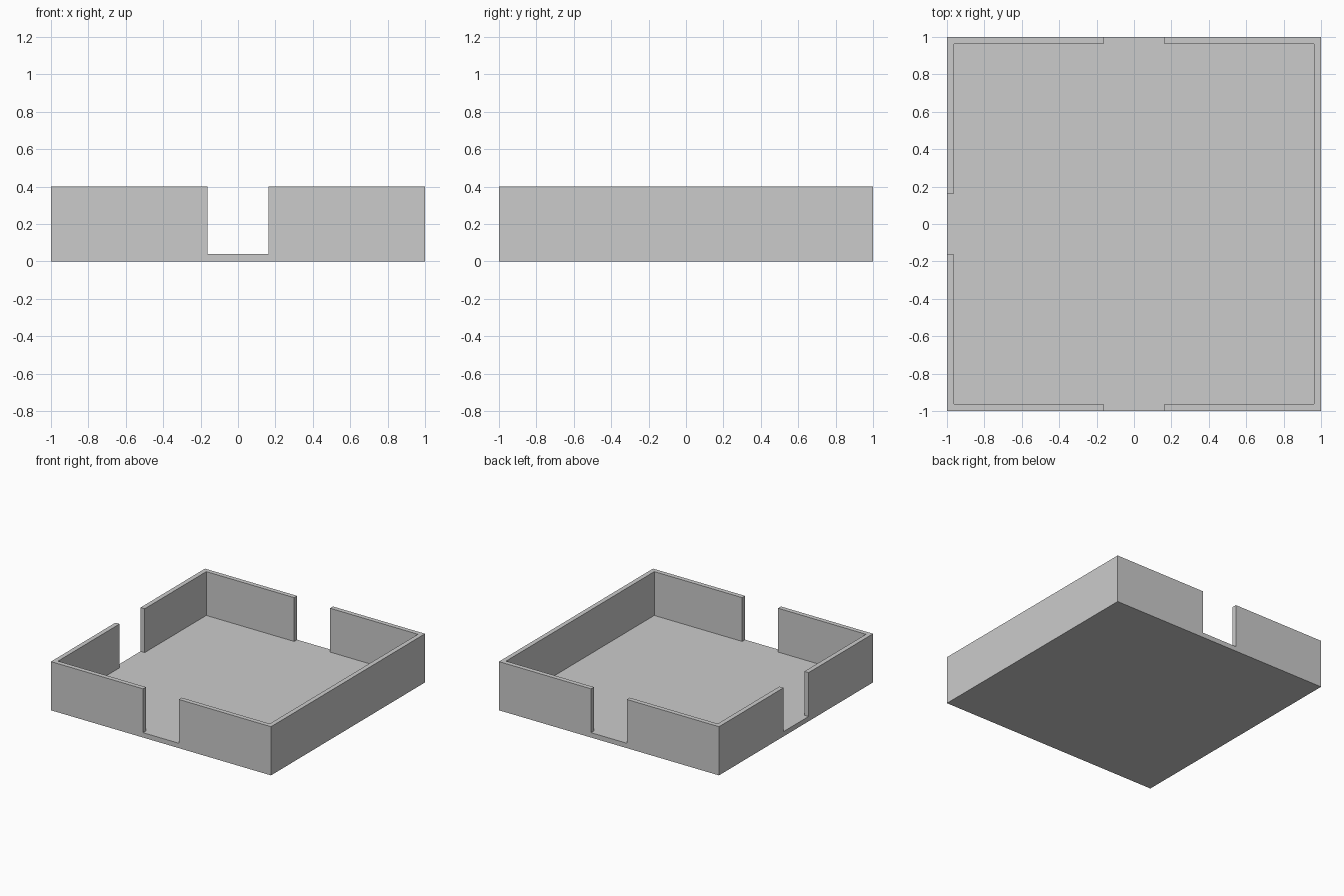
import bpy
import bmesh

if "Cube" in bpy.data.objects:
    bpy.data.objects.remove(bpy.data.objects["Cube"])

HALF, HEIGHT = 1.0, 0.40     # outer half width and total height
WALL, FLOOR = 0.038, 0.04    # wall and floor thickness
GAP = 0.163                  # half width of each doorway
INNER = HALF - WALL
OUT = HALF + 0.1             # cutter overshoot beyond the walls


def prism(name, outline, z0, z1):
    """Extrude a flat outline from z0 to z1."""
    bm = bmesh.new()
    face = bm.faces.new([bm.verts.new((x, y, z0)) for x, y in outline])
    top = bmesh.ops.extrude_face_region(bm, geom=[face])["geom"]
    for v in top:
        if isinstance(v, bmesh.types.BMVert):
            v.co.z = z1
    bmesh.ops.recalc_face_normals(bm, faces=bm.faces)
    mesh = bpy.data.meshes.new(name)
    bm.to_mesh(mesh)
    bm.free()
    obj = bpy.data.objects.new(name, mesh)
    bpy.context.collection.objects.link(obj)
    return obj


# Solid block for the floor and walls
room = prism("floor_and_walls",
             [(-HALF, -HALF), (HALF, -HALF), (HALF, HALF), (-HALF, HALF)],
             0, HEIGHT)

# Room interior with doorways through the front, back and left walls
front_half = [(-OUT, -GAP), (-INNER, -GAP), (-INNER, -INNER), (-GAP, -INNER),
              (-GAP, -OUT), (GAP, -OUT), (GAP, -INNER), (INNER, -INNER)]
back_half = [(x, -y) for x, y in reversed(front_half)]
cutter = prism("interior_cutter", front_half + back_half, FLOOR, HEIGHT + 0.1)
cutter.hide_render = True

# Hollow out the block
cut = room.modifiers.new("interior", "BOOLEAN")
cut.operation = "DIFFERENCE"
cut.solver = "EXACT"
cut.object = cutter
bpy.context.view_layer.objects.active = room
bpy.ops.object.modifier_apply(modifier=cut.name)
bpy.data.objects.remove(cutter)
